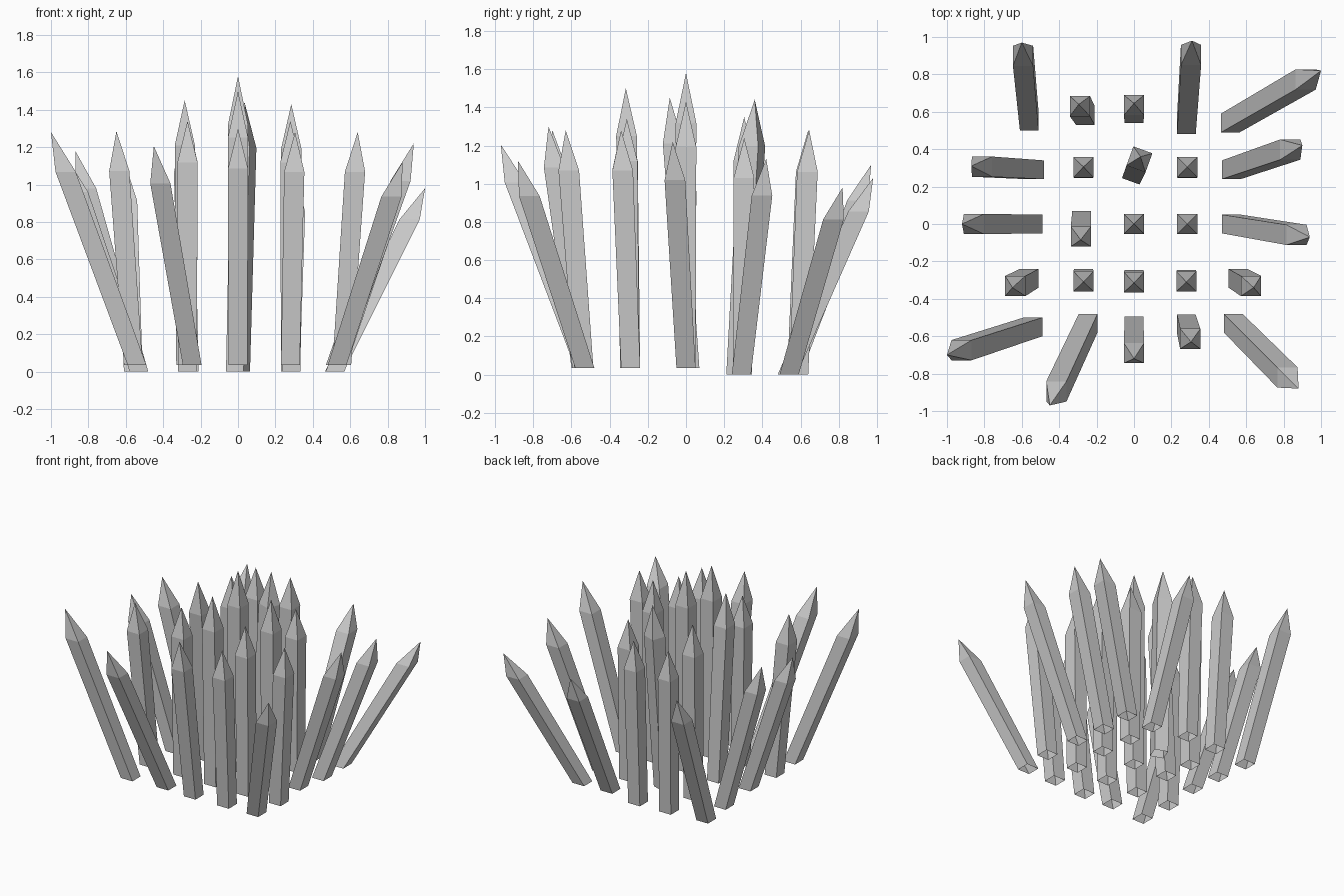
import bpy, bmesh, math
from mathutils import Vector, Matrix

if "Cube" in bpy.data.objects:
    bpy.data.objects.remove(bpy.data.objects["Cube"])

# Each spike: base x, base y, tip x, tip y, tip z
ROWS = [
    [(-.54, -.55, -1.0, -.70, 1.28), (-.245, -.53, -.45, -.97, 1.205), (0, -.545, 0, -.72, 1.30),
     (.28, -.535, .305, -.63, 1.28), (.53, -.53, .88, -.88, 1.12)],
    [(-.56, -.29, -.65, -.34, 1.285), (-.27, -.29, -.27, -.31, 1.34), (0, -.295, 0, -.315, 1.50),
     (.28, -.295, .28, -.31, 1.34), (.555, -.29, .64, -.34, 1.28)],
    [(-.54, 0, -.92, 0, 1.15), (-.28, .02, -.285, -.085, 1.45), (0, 0, 0, 0, 1.58),
     (.285, 0, .285, 0, 1.43), (.52, 0, .94, -.07, 1.22)],
    [(-.53, .29, -.87, .31, 1.18), (-.27, .295, -.27, .305, 1.35), (0, .275, .035, .36, 1.44),
     (.285, .295, .285, .305, 1.24), (.52, .29, .90, .42, 1.13)],
    [(-.56, .55, -.60, .97, 1.10), (-.26, .58, -.295, .64, 1.28), (0, .59, 0, .645, 1.28),
     (.28, .53, .31, .98, 1.03), (.515, .54, 1.0, .82, .98)],
]


def spike(name, base, tip, turn=0.0):
    """Square leaning shaft with a pointed cap; rings stay level."""
    base, tip = Vector(base), Vector(tip)
    bm = bmesh.new()
    rot = Matrix.Rotation(turn, 3, 'Z')
    rings = []
    for t, half in ((0, .05), (.83, .054)):
        centre = base.lerp(tip, t)
        rings.append([bm.verts.new(centre + rot @ Vector((sx * half, sy * half, 0)))
                      for sx, sy in ((-1, -1), (1, -1), (1, 1), (-1, 1))])
    apex = bm.verts.new(tip)
    lower, upper = rings
    for i in range(4):
        j = (i + 1) % 4
        bm.faces.new((lower[i], lower[j], upper[j], upper[i]))
        bm.faces.new((upper[i], upper[j], apex))
    mesh = bpy.data.meshes.new(name)
    bm.to_mesh(mesh)
    bm.free()
    bpy.context.collection.objects.link(bpy.data.objects.new(name, mesh))


# Five by five bed of spikes; the two back rows start slightly lower
for r, row in enumerate(ROWS):
    z = .035 if r < 3 else 0
    for c, (bx, by, tx, ty, tz) in enumerate(row):
        turn = math.radians(-20) if (r, c) == (3, 2) else 0
        spike(f"spike_row{r + 1}_{c + 1}", (bx, by, z), (tx, ty, tz), turn)
